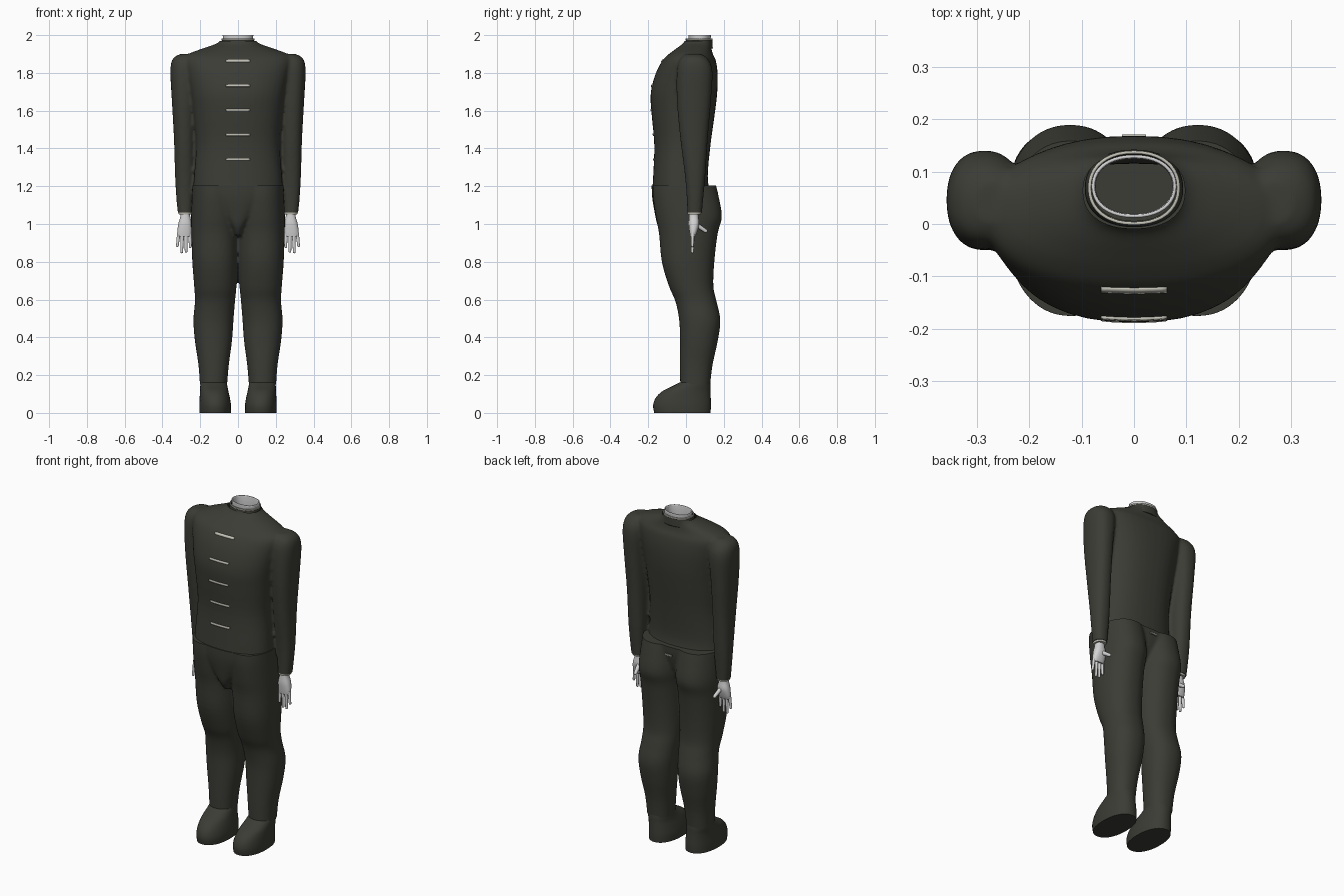
import bpy, bmesh, math
from mathutils import Vector
from mathutils.bvhtree import BVHTree

if "Cube" in bpy.data.objects:
    bpy.data.objects.remove(bpy.data.objects["Cube"])


def material(name, r, g, b):
    m = bpy.data.materials.new(name)
    m.use_nodes = True
    m.diffuse_color = (r, g, b, 1)
    m.node_tree.nodes["Principled BSDF"].inputs["Base Color"].default_value = (r, g, b, 1)
    return m


CLOTH = material("charcoal cloth", .045, .045, .036)
PALE = material("pale grey", .65, .65, .65)
TRIM = material("cream trim", .55, .54, .47)


def spline(rows, steps=4):
    """Smooth list of rows passing through the given ones."""
    rows = [Vector(r) for r in rows]
    out = []
    for i in range(len(rows) - 1):
        a, b = rows[i], rows[i + 1]
        ta = (b - rows[max(i - 1, 0)]) / 2
        tb = (rows[min(i + 2, len(rows) - 1)] - a) / 2
        for k in range(steps):
            t = k / steps
            s = t * t * (3 - 2 * t)
            out.append(a.lerp(b, s) + ta * (t * (1 - t) ** 2) - tb * (t * t * (1 - t)))
    return out + [rows[-1]]


def loft(bm, rows, side=1, power=2.3, n=40, caps=True):
    """Stack of rounded rings; each row is z, centre x, half width, front y, back y."""
    rings = []
    for z, cx, rx, yf, yb in spline(rows):
        ring = []
        for i in range(n):
            a = math.tau * i / n
            c, s = math.cos(a), math.sin(a)
            x = cx + rx * math.copysign(abs(c) ** (2 / power), c)
            y = (yf + yb) / 2 + (yb - yf) / 2 * math.copysign(abs(s) ** (2 / power), s)
            ring.append(bm.verts.new((side * x, y, z)))
        rings.append(ring)
    faces = []
    for a, b in zip(rings, rings[1:]):
        for i in range(n):
            j = (i + 1) % n
            faces.append(bm.faces.new((a[i], a[j], b[j], b[i])))
    if caps:
        faces += [bm.faces.new(rings[0]), bm.faces.new(rings[-1])]
    bmesh.ops.recalc_face_normals(bm, faces=faces)


def finish(name, bm, mat, angle=50):
    me = bpy.data.meshes.new(name)
    bm.to_mesh(me)
    bm.free()
    me.materials.append(mat)
    ob = bpy.data.objects.new(name, me)
    bpy.context.collection.objects.link(ob)
    bpy.ops.object.select_all(action='DESELECT')
    ob.select_set(True)
    bpy.context.view_layer.objects.active = ob
    bpy.ops.object.shade_smooth_by_angle(angle=math.radians(angle))
    return ob


def fuse(bm, smooth):
    """Blend overlapping lofts into one skin."""
    me = bpy.data.meshes.new("blend")
    bm.to_mesh(me)
    bm.free()
    ob = bpy.data.objects.new("blend", me)
    bpy.context.collection.objects.link(ob)
    rm = ob.modifiers.new("skin", 'REMESH')
    rm.mode, rm.voxel_size = 'VOXEL', .009
    sm = ob.modifiers.new("soften", 'SMOOTH')
    sm.factor, sm.iterations = .5, smooth
    dg = bpy.context.evaluated_depsgraph_get()
    out = bmesh.new()
    out.from_mesh(ob.evaluated_get(dg).to_mesh())
    bpy.data.objects.remove(ob)
    return out


def cut(bm, z, up, fill=False):
    """Slice flat at height z, dropping what lies above (up=1) or below (up=-1)."""
    r = bmesh.ops.bisect_plane(bm, geom=bm.verts[:] + bm.edges[:] + bm.faces[:],
                               plane_co=(0, 0, z), plane_no=(0, 0, up), clear_outer=True)
    if fill:
        edges = [e for e in r["geom_cut"] if isinstance(e, bmesh.types.BMEdge)]
        bmesh.ops.holes_fill(bm, edges=edges)


# Jacket: torso and sleeves, open at the neck
bm = bmesh.new()
loft(bm, [(1.16, 0, .24, -.18, .13), (1.25, 0, .233, -.174, .115), (1.42, 0, .222, -.168, .13),
          (1.58, 0, .235, -.182, .152), (1.69, 0, .25, -.187, .165), (1.79, 0, .27, -.163, .168),
          (1.865, 0, .285, -.125, .158), (1.9, 0, .262, -.09, .142), (1.93, 0, .185, -.05, .135),
          (1.96, 0, .105, -.012, .135), (2.0, 0, .08, .0, .135)])
for s in (1, -1):
    loft(bm, [(1.9, .265, .04, .0, .08), (1.875, .28, .065, -.03, .115), (1.81, .285, .073, -.048, .14),
              (1.65, .287, .063, -.048, .132), (1.45, .284, .055, -.03, .115), (1.25, .283, .05, -.005, .102),
              (1.12, .282, .043, .005, .09), (1.02, .28, .034, .008, .082)], s)
bm = fuse(bm, 6)
cut(bm, 1.968, 1)
cut(bm, 1.06, -1, True)
low = [f for f in bm.faces if f.calc_center_median().z < 1.2 and abs(f.calc_center_median().x) < .2]
bmesh.ops.delete(bm, geom=low, context='FACES')
surface = BVHTree.FromBMesh(bm)
finish("jacket", bm, CLOTH)

# Trousers: legs and pelvis
bm = bmesh.new()
for s in (1, -1):
    loft(bm, [(1.24, .118, .122, -.175, .15), (1.15, .12, .124, -.175, .172), (1.04, .122, .126, -.16, .19),
              (.95, .123, .124, -.143, .168), (.8, .122, .12, -.128, .15), (.67, .12, .112, -.09, .145),
              (.59, .122, .106, -.056, .162), (.49, .13, .106, -.036, .182), (.38, .13, .098, -.032, .168),
              (.25, .129, .08, -.032, .14), (.12, .13, .07, -.03, .125)], s, 2.2)
loft(bm, [(1.24, 0, .238, -.182, .15), (1.15, 0, .21, -.18, .145), (1.06, 0, .12, -.166, .12),
          (.99, 0, .05, -.15, .08), (.94, 0, .02, -.12, .04)])
bm = fuse(bm, 3)
cut(bm, 1.205, 1, True)
cut(bm, .15, -1)
finish("trousers", bm, CLOTH)

# Shoes
for s, side in ((1, "left"), (-1, "right")):
    bm = bmesh.new()
    loft(bm, [(0, .121, .083, -.168, .13), (.04, .121, .084, -.174, .132), (.08, .123, .08, -.16, .131),
              (.115, .126, .075, -.125, .13), (.14, .128, .072, -.075, .13), (.162, .129, .07, -.032, .128)],
         s, 2.2)
    finish(side + "_shoe", bm, CLOTH)

# Neck stump, stand collar and collar piping
for name, mat, rows in (
        ("neck", PALE, [(1.93, 0, .074, .02, .124), (1.97, 0, .073, .02, .124), (2.0, 0, .075, .018, .126)]),
        ("collar", CLOTH, [(1.93, 0, .094, -.006, .142), (1.96, 0, .088, -.003, .14), (1.978, 0, .085, .0, .139)]),
        ("collar_piping", TRIM, [(1.975, 0, .087, -.002, .14), (1.982, 0, .088, -.002, .14)])):
    bm = bmesh.new()
    loft(bm, rows, 1, 2.2, 40, False)
    ob = finish(name, bm, mat)
    ob.modifiers.new("thickness", 'SOLIDIFY').thickness = .006


def finger(bm, start, end, r):
    """Tapered round digit between two points."""
    a, b = Vector(start), Vector(end)
    turn = (b - a).to_track_quat('Z', 'Y').to_matrix().to_4x4()
    turn.translation = (a + b) / 2
    bmesh.ops.create_cone(bm, segments=10, radius1=r, radius2=r * .75, cap_ends=True,
                          depth=(b - a).length, matrix=turn)
    turn.translation = b
    bmesh.ops.create_uvsphere(bm, u_segments=10, v_segments=6, radius=r * .76, matrix=turn)


# Hands with cuffs
for s, side in ((1, "left"), (-1, "right")):
    bm = bmesh.new()
    loft(bm, [(1.07, .279, .024, .018, .066), (1.04, .279, .026, .016, .066), (1.0, .28, .036, .014, .07),
              (.96, .283, .038, .018, .06), (.935, .284, .034, .022, .05)], s, 2.4, 20)
    for i, tip in enumerate((.88, .855, .852, .885)):
        x = .256 + .019 * i
        finger(bm, (s * x, .036, .955), (s * (x + .004 * (i - 1)), .034, tip), .0095)
    finger(bm, (s * .272, .05, 1.0), (s * .262, .104, .963), .013)
    finish(side + "_hand", bm, PALE)
    bm = bmesh.new()
    loft(bm, [(1.05, .28, .033, .009, .079), (1.062, .28, .035, .007, .082)], s, 2.3, 24)
    finish(side + "_cuff", bm, TRIM)


def braid(name, z, half, direction, mat):
    """Thin strip that follows the cloth surface."""
    bm = bmesh.new()
    n = 12
    pairs = []
    for i in range(n + 1):
        x = half * (2 * i / n - 1)
        pair = []
        for dz in (-.006, .006):
            hit = surface.ray_cast(Vector((x, -direction, z + dz)), Vector((0, direction, 0)))[0]
            pair.append(bm.verts.new((x, hit.y - .005 * direction, z + dz)))
        pairs.append(pair)
    for a, b in zip(pairs, pairs[1:]):
        bm.faces.new((a[0], b[0], b[1], a[1]))
    ob = finish(name, bm, mat)
    ob.modifiers.new("thickness", 'SOLIDIFY').thickness = .005


# Front fastenings
for i, z in enumerate((1.865, 1.733, 1.603, 1.473, 1.342)):
    braid("fastening_%d" % (i + 1), z, .063, 1, TRIM)

# Small tab at the back of the waist
bm = bmesh.new()
bmesh.ops.create_cube(bm, size=1)
bmesh.ops.scale(bm, vec=(.045, .009, .008), verts=bm.verts)
bmesh.ops.translate(bm, vec=(0, .166, 1.165), verts=bm.verts)
finish("waist_tab", bm, TRIM)
